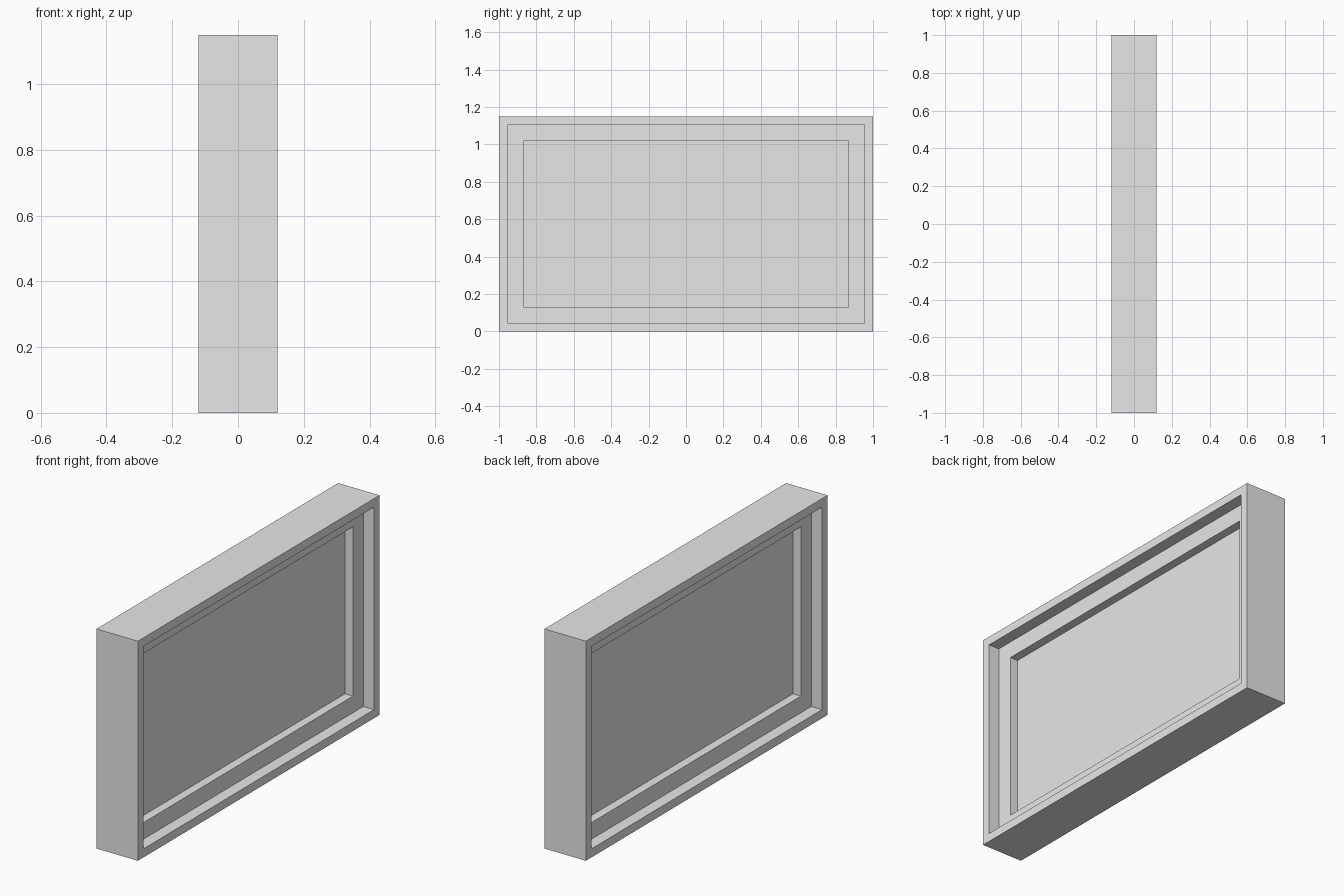
import bpy
import bmesh
from mathutils import Vector

LENGTH, HEIGHT, THICKNESS = 2.0, 1.15, 0.24
# Each step: border width, then recess depth
STEPS = [(0.045, 0.062), (0.087, 0.046)]

default = bpy.data.objects.get("Cube")
if default:
    bpy.data.objects.remove(default, do_unlink=True)

# Single plain grey
grey = bpy.data.materials.new("light_grey")
grey.use_nodes = True
colour = (0.8, 0.8, 0.8, 1.0)
grey.diffuse_color = colour
grey.node_tree.nodes["Principled BSDF"].inputs["Base Color"].default_value = colour

# Solid slab standing on the ground
bm = bmesh.new()
bmesh.ops.create_cube(bm, size=1.0)
bmesh.ops.scale(bm, vec=(THICKNESS, LENGTH, HEIGHT), verts=bm.verts)
bmesh.ops.translate(bm, vec=(0, 0, HEIGHT / 2), verts=bm.verts)
bm.normal_update()


def sink_panel(face):
    """Cut stepped rectangular recesses into a broad face."""
    inward = -Vector(face.normal)
    for border, depth in STEPS:
        bmesh.ops.inset_region(bm, faces=[face], thickness=border, use_even_offset=True)
        # Duplicate the rim so the walls run straight inward
        bmesh.ops.inset_region(bm, faces=[face], thickness=0.0)
        bmesh.ops.translate(bm, vec=inward * depth, verts=face.verts)
        bm.normal_update()


# Matching recesses on both broad sides
for side in [f for f in bm.faces if abs(f.normal.x) > 0.9]:
    sink_panel(side)

bmesh.ops.recalc_face_normals(bm, faces=bm.faces)
mesh = bpy.data.meshes.new("framed_panel")
bm.to_mesh(mesh)
bm.free()
mesh.materials.append(grey)
panel = bpy.data.objects.new("framed_panel", mesh)
bpy.context.collection.objects.link(panel)
